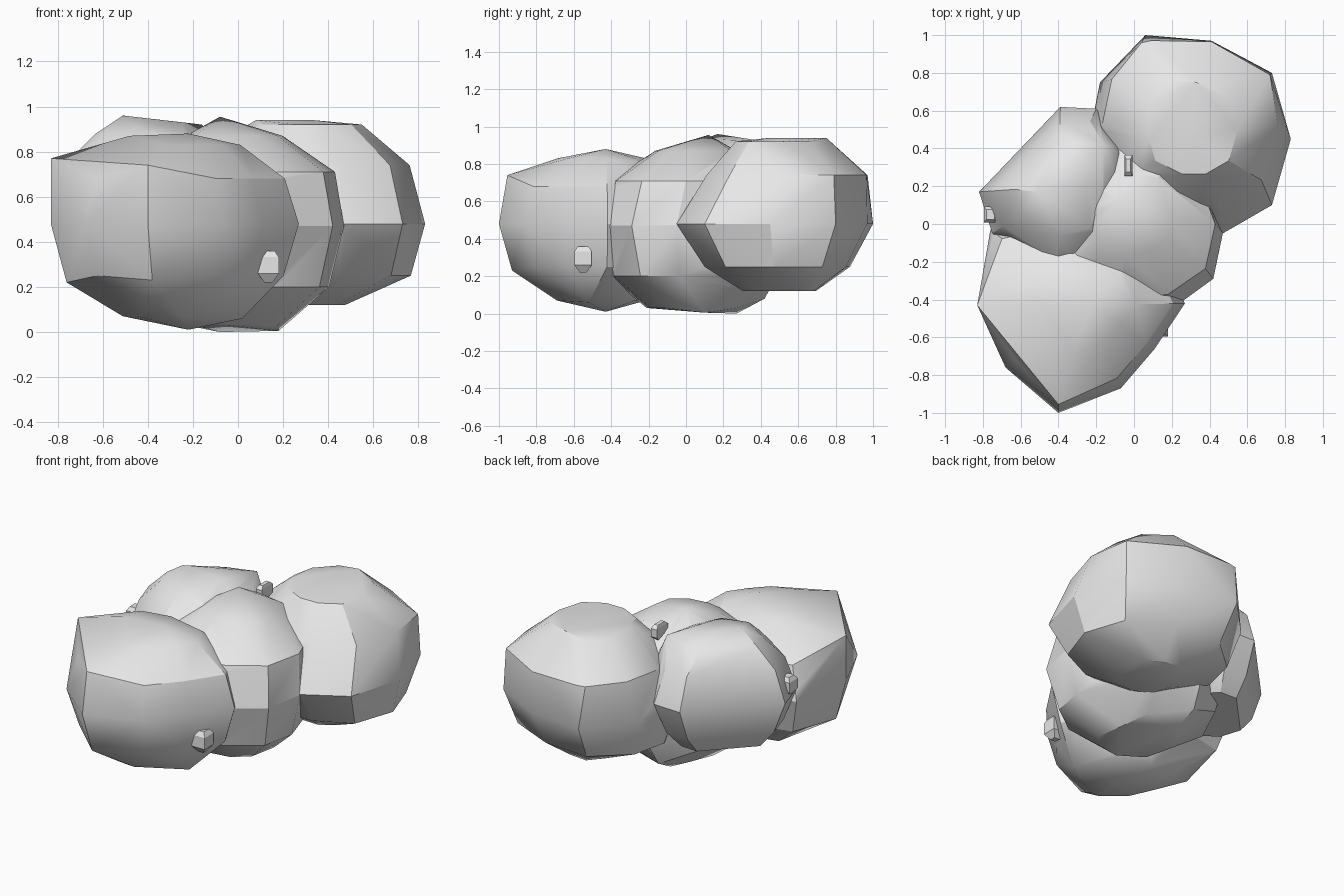
import bpy, bmesh, math

grey = bpy.data.materials.new("plain_grey")
grey.diffuse_color = (0.8, 0.8, 0.8, 1)


def soften(me):
    """Smooth gentle angles, keep strong creases."""
    me.shade_smooth()
    me.set_sharp_from_angle(angle=math.radians(30))


def hull(name, points):
    """Convex faceted lump around a set of points."""
    bm = bmesh.new()
    for p in points:
        bm.verts.new(p)
    bmesh.ops.convex_hull(bm, input=bm.verts[:])
    loose = [v for v in bm.verts if not v.link_faces]
    bmesh.ops.delete(bm, geom=loose, context='VERTS')
    bmesh.ops.dissolve_limit(bm, angle_limit=math.radians(1),
                             verts=bm.verts[:], edges=bm.edges[:])
    bmesh.ops.recalc_face_normals(bm, faces=bm.faces[:])
    me = bpy.data.meshes.new(name)
    bm.to_mesh(me)
    bm.free()
    me.materials.append(grey)
    soften(me)
    ob = bpy.data.objects.new(name, me)
    bpy.context.collection.objects.link(ob)
    return ob


def lump(name, centre, outline, levels, extra):
    """Scale a plan outline about the centre; levels are (z, x scale, y scale, y shift)."""
    cx, cy = centre
    pts = [(cx + (x - cx) * sx, cy + (y - cy) * sy + dy, z)
           for z, sx, sy, dy in levels for x, y in outline]
    return hull(name, pts + extra)


# front lump
front = lump("front_lump", (-0.25, -0.43),
     [(0.27, -0.42), (0.11, -0.66), (-0.07, -0.87), (-0.40, -1.0), (-0.68, -0.76),
      (-0.83, -0.43), (-0.76, -0.03), (-0.40, 0.05), (0.10, -0.08)],
     [(0.07, 0.45, 0.45, 0), (0.25, 0.87, 0.86, 0), (0.48, 1, 1, 0),
      (0.68, 0.88, 0.88, 0), (0.83, 0.5, 0.45, 0)],
     [(-0.22, -0.43, 0.01), (-0.22, -0.43, 0.88), (-0.48, -0.43, 0.87),
      (-0.83, -0.43, 0.77), (-0.4, -0.955, 0.74), (-0.76, -0.43, 0.22),
      (-0.38, -0.93, 0.23), (0.02, -0.52, 0.06), (-0.25, -0.69, 0.07)])

# back right lump
back = lump("back_lump", (0.30, 0.45),
     [(0.83, 0.45), (0.73, 0.80), (0.41, 0.97), (0.06, 1.0), (-0.18, 0.75),
      (-0.24, 0.45), (-0.10, 0.10), (0.20, -0.05), (0.47, -0.05), (0.73, 0.10)],
     [(0.12, 0.33, 0.37, 0.04), (0.25, 0.88, 0.74, 0.02), (0.48, 1, 1, 0),
      (0.74, 0.87, 0.82, 0.07), (0.92, 0.47, 0.47, 0.05)],
     [(0.33, 0.45, 0.94), (0.33, 0.75, 0.94), (0.08, 0.45, 0.94),
      (0.41, 0.965, 0.74), (0.04, 0.96, 0.74), (0.72, 0.79, 0.74)])

# middle lump
middle = lump("middle_lump", (0.0, 0.07),
     [(0.47, -0.05), (0.42, -0.29), (0.20, -0.45), (-0.10, -0.49), (-0.45, -0.30),
      (-0.55, 0.05), (-0.40, 0.36), (-0.10, 0.55), (0.30, 0.48)],
     [(0.03, 0.42, 0.5, 0), (0.20, 0.86, 0.87, 0), (0.47, 1, 1, 0),
      (0.71, 0.9, 0.85, 0), (0.87, 0.42, 0.42, 0)],
     [(0.18, 0.1, 0.005), (-0.08, 0.27, 0.0), (-0.1, 0.42, 0.08),
      (-0.08, 0.12, 0.955), (0.43, 0.0, 0.71)])

# left lump, narrowing quickly underneath
left = lump("left_lump", (-0.40, 0.20),
     [(-0.82, 0.17), (-0.60, 0.40), (-0.39, 0.62), (-0.20, 0.61), (0.0, 0.40),
      (0.03, 0.10), (-0.10, -0.20), (-0.40, -0.28), (-0.75, -0.05)],
     [(0.25, 0.6, 0.6, 0), (0.36, 0.82, 0.82, 0), (0.56, 1, 1, 0),
      (0.76, 0.84, 0.84, 0), (0.88, 0.55, 0.55, 0)],
     [(-0.51, 0.17, 0.96), (-0.25, 0.2, 0.93), (-0.16, 0.42, 0.92)])

# merge the lumps into one skin
for other in (back, middle, left):
    mod = front.modifiers.new("merge", 'BOOLEAN')
    mod.operation = 'UNION'
    mod.solver = 'EXACT'
    mod.object = other
merged = bpy.data.meshes.new_from_object(
    front.evaluated_get(bpy.context.evaluated_depsgraph_get()))
front.modifiers.clear()
front.data = merged
front.name = "merged_lumps"
soften(merged)
for other in (back, middle, left):
    bpy.data.objects.remove(other)

# small chips poking out of the lumps
for name, c, r in (("right_chip", (0.135, -0.55, 0.29), (0.065, 0.065, 0.07)),
                   ("left_chip", (-0.76, 0.05, 0.62), (0.05, 0.06, 0.06)),
                   ("top_chip", (-0.03, 0.31, 0.87), (0.03, 0.08, 0.05))):
    ring = [(math.cos(a), math.sin(a)) for a in (math.tau * (i + 0.5) / 4 for i in range(4))]
    pts = [(c[0] + x * s * r[0], c[1] + y * s * r[1], c[2] + z * r[2])
           for z, s in ((-1, 0.4), (-0.45, 1), (0.6, 1), (1, 0.6)) for x, y in ring]
    hull(name, pts)
